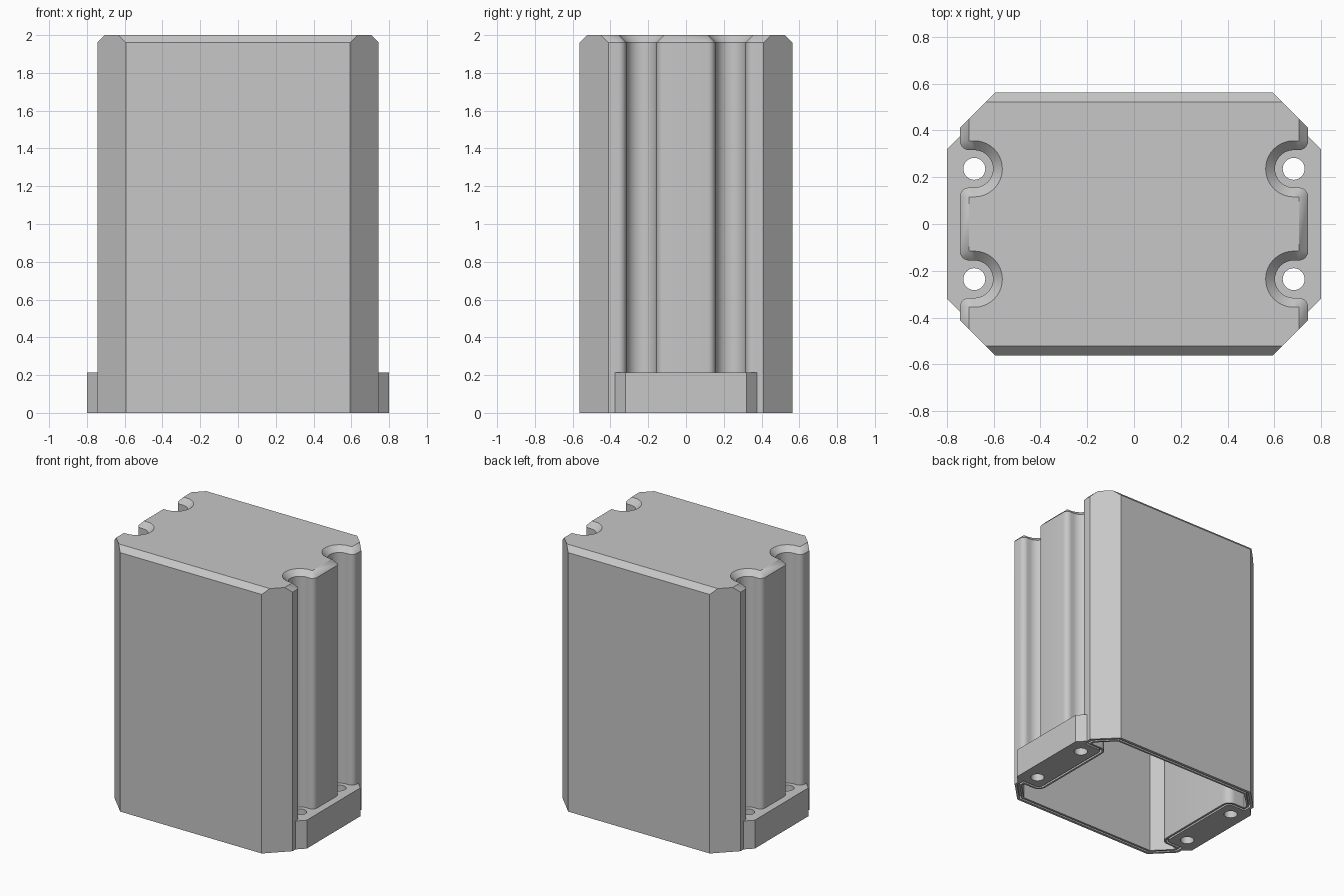
import bpy, bmesh, math

if "Cube" in bpy.data.objects:
    bpy.data.objects.remove(bpy.data.objects["Cube"])

grey = bpy.data.materials.new("light grey plastic")
grey.diffuse_color = (0.57, 0.57, 0.57, 1)
grey.use_nodes = True
grey.node_tree.nodes["Principled BSDF"].inputs["Base Color"].default_value = grey.diffuse_color


def arc(cx, cy, r, a0, a1, n):
    return [(cx + r * math.cos(math.radians(a0 + (a1 - a0) * i / n)),
             cy + r * math.sin(math.radians(a0 + (a1 - a0) * i / n))) for i in range(n + 1)]


def mirror4(q):
    """Complete a quarter outline (running from the back edge to the right side)."""
    right = q + [(x, -y) for x, y in reversed(q)]
    return right + [(-x, y) for x, y in reversed(right)]


def shell_outline(d):
    """Outer outline with screw channels, shrunk by d (corner cuts stay in place)."""
    q = [(0.5925 + d, 0.5625 - d), (0.745 - d, 0.41 + d)]
    q += arc(0.705, 0.356, 0.04 - d, 0, -90, 6)
    q += arc(0.683, 0.236, 0.08 + d, 90, 270, 20)
    q += arc(0.705, 0.116, 0.04 - d, 90, 0, 6)
    return mirror4(q)


def cavity_outline(d):
    """Inner outline stepping in around the channels, grown by d."""
    q = [(0.575 + 0.414 * d, 0.5125 + d), (0.695 + d, 0.392 + 0.414 * d), (0.695 + d, 0.368 - d)]
    q += arc(0.61, 0.308, 0.06 - d, 90, 180, 8)
    return mirror4(q)


def loft(name, levels):
    """Solid through outlines [(z, points), ...]."""
    bm = bmesh.new()
    rings = [[bm.verts.new((x, y, z)) for x, y in pts] for z, pts in levels]
    n = len(rings[0])
    for a, b in zip(rings, rings[1:]):
        for i in range(n):
            j = (i + 1) % n
            bm.faces.new((a[i], a[j], b[j], b[i]))
    bm.faces.new(rings[0])
    bm.faces.new(rings[-1])
    bmesh.ops.remove_doubles(bm, verts=bm.verts, dist=1e-5)
    bmesh.ops.recalc_face_normals(bm, faces=bm.faces)
    me = bpy.data.meshes.new(name)
    bm.to_mesh(me)
    bm.free()
    me.materials.append(grey)
    ob = bpy.data.objects.new(name, me)
    bpy.context.collection.objects.link(ob)
    return ob


def combine(target, tool, op):
    bpy.context.view_layer.objects.active = target
    m = target.modifiers.new(op, 'BOOLEAN')
    m.object, m.operation, m.solver = tool, op, 'EXACT'
    bpy.ops.object.modifier_apply(modifier=m.name)
    bpy.data.objects.remove(tool)


# main cover with bevelled top edge
cover = loft("cover", [(0, shell_outline(0)), (1.96, shell_outline(0)), (2, shell_outline(0.04))])

# mounting feet with screw holes
for s in (-1, 1):
    pts = [(0.58, -0.375), (0.745, -0.375), (0.80, -0.32), (0.80, 0.32), (0.745, 0.375), (0.58, 0.375)]
    pts = [(s * x, y) for x, y in pts]
    combine(cover, loft("foot", [(0, pts), (0.215, pts)]), 'UNION')
for sx in (-1, 1):
    for sy in (-1, 1):
        pts = arc(sx * 0.683, sy * 0.236, 0.047, 0, 337.5 + 11.25, 31)
        combine(cover, loft("screw_hole", [(-0.1, pts), (0.3, pts)]), 'DIFFERENCE')

# sealing groove in the bottom rim, then the hollow inside
for name, d, z0, z1, op in (("groove", 0.03, -0.05, 0.025, 'DIFFERENCE'),
                            ("inner_lip", 0.015, 0, 0.2, 'UNION'),
                            ("hollow", 0, -0.05, 1.95, 'DIFFERENCE')):
    pts = cavity_outline(d)
    combine(cover, loft(name, [(z0, pts), (z1, pts)]), op)

# smooth the channels, keep hard edges
bpy.ops.object.select_all(action='DESELECT')
cover.select_set(True)
bpy.context.view_layer.objects.active = cover
bpy.ops.object.shade_smooth_by_angle(angle=math.radians(30))
